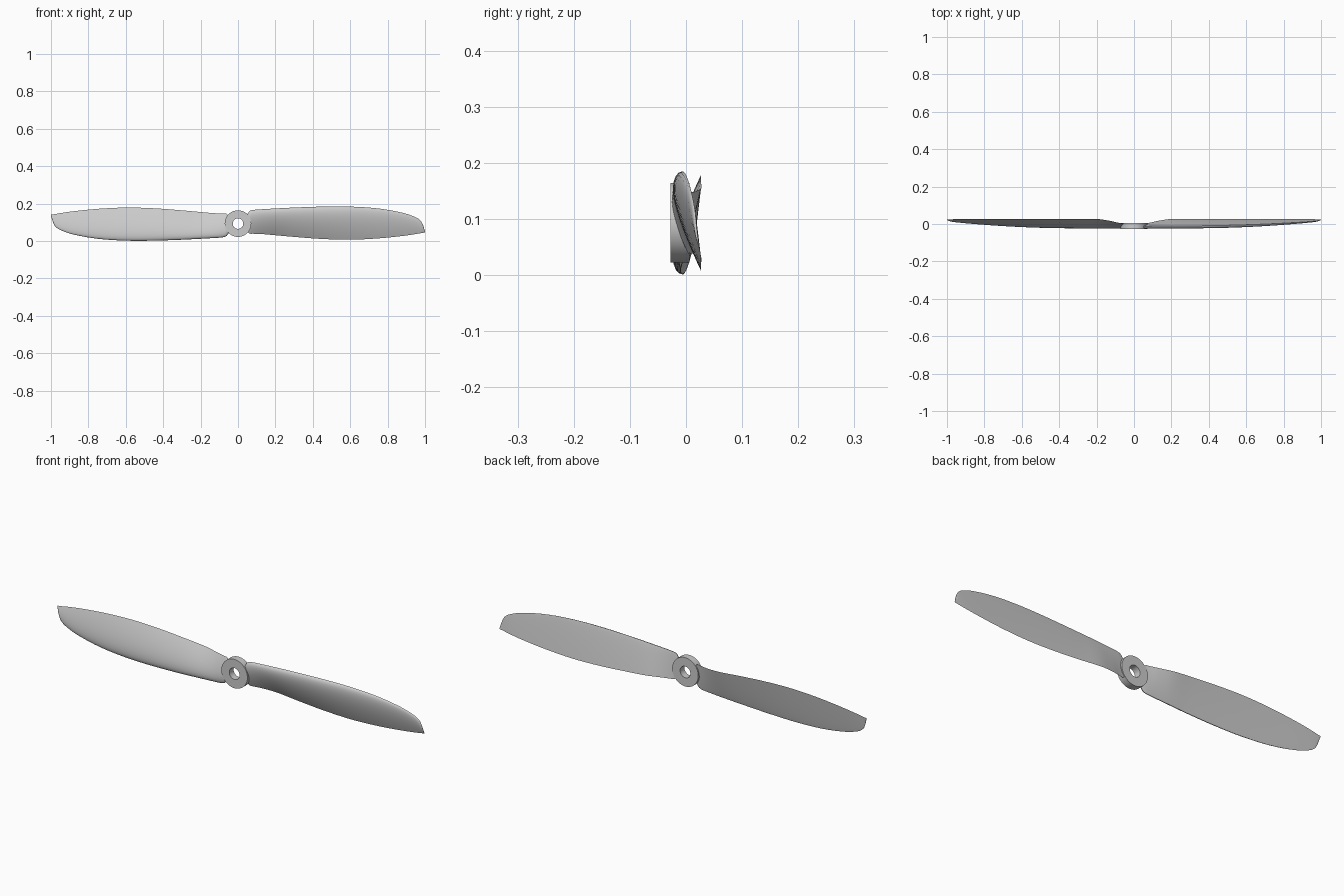
import bpy, bmesh, math
from mathutils import Matrix, Vector

if "Cube" in bpy.data.objects:
    bpy.data.objects.remove(bpy.data.objects["Cube"])

CZ = 0.093  # height of the spin axis

# Blade stations: x, leading z, leading y, trailing z, trailing y, thickness
STATIONS = [
    (0.052, 0.147, -0.013, 0.050, 0.002, 0.012),
    (0.062, 0.160, -0.013, 0.040, 0.003, 0.016),
    (0.080, 0.166, -0.012, 0.039, 0.006, 0.017),
    (0.130, 0.170, -0.011, 0.037, 0.017, 0.019),
    (0.200, 0.174, -0.010, 0.031, 0.027, 0.022),
    (0.300, 0.179, -0.010, 0.022, 0.027, 0.022),
    (0.450, 0.184, -0.008, 0.011, 0.027, 0.022),
    (0.600, 0.184, -0.004, 0.007, 0.027, 0.020),
    (0.750, 0.174, 0.002, 0.014, 0.027, 0.016),
    (0.880, 0.151, 0.009, 0.027, 0.027, 0.011),
    (0.950, 0.127, 0.014, 0.037, 0.026, 0.008),
    (0.978, 0.107, 0.017, 0.042, 0.025, 0.006),
    (0.990, 0.083, 0.019, 0.044, 0.025, 0.004),
    (1.000, 0.050, 0.023, 0.045, 0.025, 0.001),
]


def smooth_stations(st, sub=4):
    """Catmull-Rom interpolation, spaced by x."""
    slopes = []
    for i in range(len(st)):
        a, b = st[max(i - 1, 0)], st[min(i + 1, len(st) - 1)]
        slopes.append([(q - p) / (b[0] - a[0]) for p, q in zip(a, b)])
    out = []
    for i in range(len(st) - 1):
        h = st[i + 1][0] - st[i][0]
        for k in range(sub):
            t = k / sub
            out.append([
                (2*t**3 - 3*t*t + 1) * p + (t**3 - 2*t*t + t) * h * m
                + (3*t*t - 2*t**3) * q + (t**3 - t*t) * h * n
                for p, q, m, n in zip(st[i], st[i + 1], slopes[i], slopes[i + 1])])
    return out + [list(st[-1])]


def finish(bm, name):
    bmesh.ops.recalc_face_normals(bm, faces=bm.faces)
    me = bpy.data.meshes.new(name)
    bm.to_mesh(me)
    bm.free()
    ob = bpy.data.objects.new(name, me)
    bpy.context.collection.objects.link(ob)
    bpy.ops.object.select_all(action='DESELECT')
    ob.select_set(True)
    bpy.context.view_layer.objects.active = ob
    bpy.ops.object.shade_smooth_by_angle(angle=math.radians(35))
    return ob


def section(x, lz, ly, tz, ty, thick, n=16):
    """Aerofoil loop: domed front, nearly flat back, sharp trailing edge."""
    pts = []
    for i in range(2 * n):
        s = 0.5 * (1 + math.cos(math.pi * i / n))  # trailing -> nose -> trailing
        f = 2.598 * math.sqrt(max(s, 0)) * (1 - s)
        off = -thick * f if i <= n else 0.08 * thick * f
        pts.append(Vector((x, ly + (ty - ly) * s + off, lz + (tz - lz) * s - CZ)))
    return pts


def blade(name, turn):
    bm = bmesh.new()
    rings = [[bm.verts.new(p) for p in section(*s)] for s in smooth_stations(STATIONS)]
    for a, b in zip(rings, rings[1:]):
        for i in range(len(a)):
            j = (i + 1) % len(a)
            bm.faces.new((a[i], a[j], b[j], b[i]))
    bm.faces.new(rings[0])
    bm.faces.new(rings[-1])
    bm.transform(Matrix.Translation((0, 0, CZ)) @ Matrix.Rotation(turn, 4, 'Y'))
    return finish(bm, name)


# Hub: ring with a shaft hole along y
def hub(r_out=0.071, r_in=0.028, y0=-0.028, y1=0.006, n=64):
    bm = bmesh.new()
    profile = [(r_in, y0), (r_out, y0), (r_out, y1), (r_in, y1)]
    rings = []
    for k in range(n):
        a = 2 * math.pi * k / n
        rings.append([bm.verts.new((r * math.cos(a), y, CZ + r * math.sin(a)))
                      for r, y in profile])
    for k in range(n):
        a, b = rings[k], rings[(k + 1) % n]
        for i in range(4):
            j = (i + 1) % 4
            bm.faces.new((a[i], a[j], b[j], b[i]))
    return finish(bm, "hub")


hub()
blade("right_blade", 0)
blade("left_blade", math.pi)
